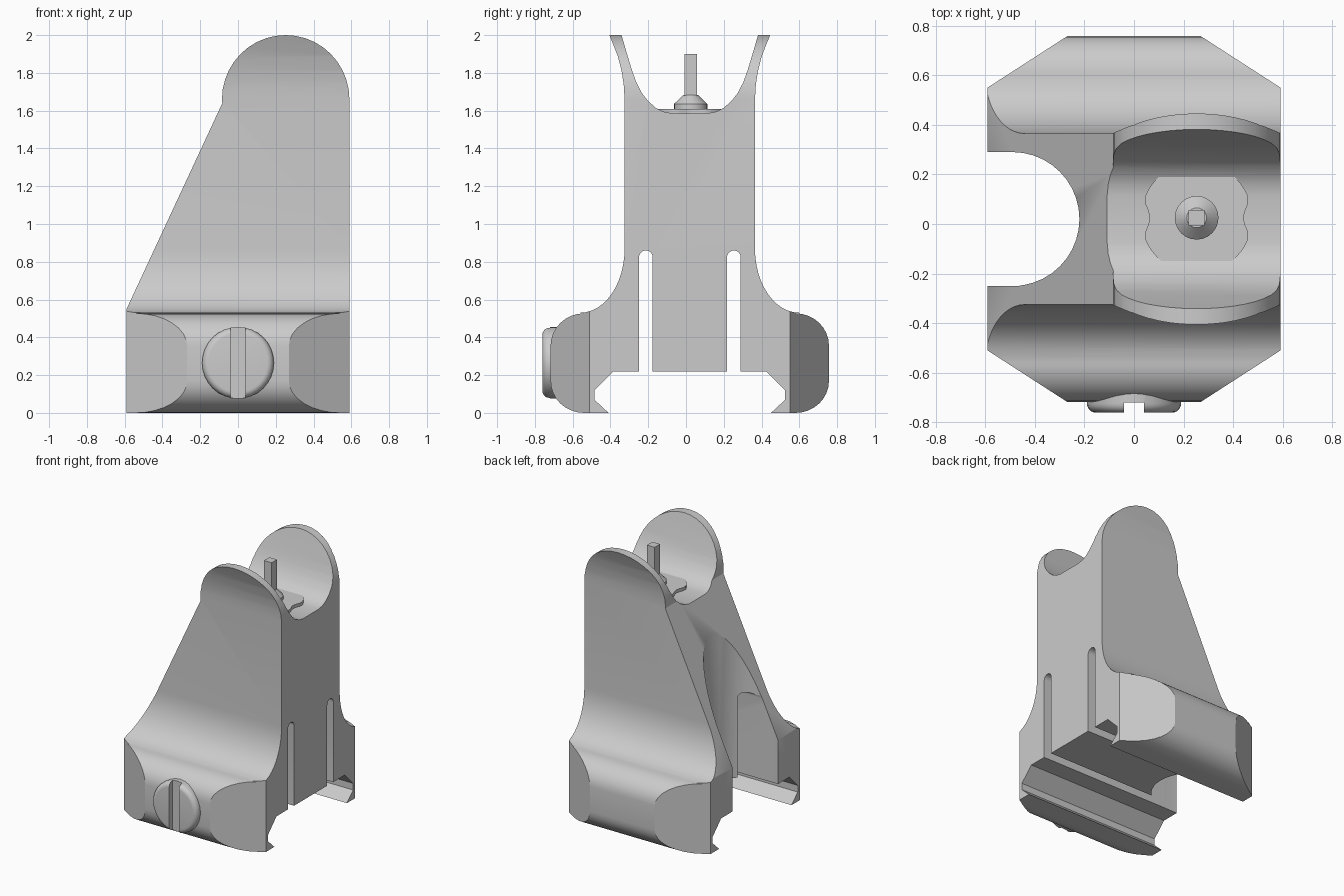
import bpy, bmesh
from math import sin, cos, pi, radians
from mathutils import Matrix

if "Cube" in bpy.data.objects:
    bpy.data.objects.remove(bpy.data.objects["Cube"])

MID = 0.02           # y of the symmetry plane
POST_X = 0.2525      # x of the sight post

steel = bpy.data.materials.new("grey metal")
steel.use_nodes = True
steel.diffuse_color = (0.6, 0.6, 0.6, 1)
steel.node_tree.nodes["Principled BSDF"].inputs["Base Color"].default_value = (0.6, 0.6, 0.6, 1)


def finish(name, bm):
    bmesh.ops.recalc_face_normals(bm, faces=bm.faces)
    mesh = bpy.data.meshes.new(name)
    bm.to_mesh(mesh)
    bm.free()
    mesh.materials.append(steel)
    obj = bpy.data.objects.new(name, mesh)
    bpy.context.collection.objects.link(obj)
    return obj


def prism(name, points, axis, low, high):
    """Extrude a 2D outline along the given axis."""
    place = {"x": lambda a, b: (low, a, b),
             "y": lambda a, b: (a, low, b),
             "z": lambda a, b: (a, b, low)}[axis]
    bm = bmesh.new()
    face = bm.faces.new([bm.verts.new(place(a, b)) for a, b in points])
    new = bmesh.ops.extrude_face_region(bm, geom=[face])["geom"]
    shift = [high - low if axis == k else 0 for k in "xyz"]
    bmesh.ops.translate(bm, verts=[v for v in new if isinstance(v, bmesh.types.BMVert)], vec=shift)
    return finish(name, bm)


def lathe(name, profile, matrix, steps=32):
    """Spin (radius, height) points around z, then place the result."""
    bm = bmesh.new()
    rings = [[bm.verts.new((r * cos(2 * pi * i / steps), r * sin(2 * pi * i / steps), h))
              for i in range(steps)] for r, h in profile]
    for a, b in zip(rings, rings[1:]):
        for i in range(steps):
            j = (i + 1) % steps
            bm.faces.new((a[i], a[j], b[j], b[i]))
    bm.faces.new(rings[0])
    bm.faces.new(rings[-1])
    bm.transform(matrix)
    return finish(name, bm)


def arc(cx, cy, rx, ry, start, end, steps=12):
    angles = [radians(start + (end - start) * i / steps) for i in range(steps + 1)]
    return [(cx + rx * cos(t), cy + ry * sin(t)) for t in angles]


def carve(obj, cutter, operation):
    mod = obj.modifiers.new("carve", "BOOLEAN")
    mod.operation, mod.solver, mod.object = operation, "EXACT", cutter
    graph = bpy.context.evaluated_depsgraph_get()
    result = bpy.data.meshes.new_from_object(obj.evaluated_get(graph))
    obj.modifiers.clear()
    obj.data = result
    bpy.data.objects.remove(cutter)


def smooth(obj, angle=30):
    bpy.ops.object.select_all(action="DESELECT")
    obj.select_set(True)
    bpy.context.view_layer.objects.active = obj
    bpy.ops.object.shade_smooth_by_angle(angle=radians(angle))


# Half cross-section: rail groove, rounded clamp, concave flank, flared ear, saddle
half = [(0.365 + 0.04, 0.22), (0.505, 0.12), (0.505, 0.07), (0.43, 0)]
half += arc(0.56, 0.17, 0.177, 0.17, -90, 0, 8)
half += arc(0.56, 0.355, 0.177, 0.172, 0, 90, 8)
half += arc(0.58, 0.87, 0.235, 0.34, 270, 180, 12)
half += [(0.345, 1.66), (0.35, 1.74), (0.361, 1.81), (0.38, 1.885), (0.405, 1.95), (0.438, 2.03)]
half += [(0.37, 2.03), (0.338, 1.92), (0.305, 1.81), (0.283, 1.75), (0.255, 1.695), (0.22, 1.65),
         (0.18, 1.615), (0.14, 1.595), (0.095, 1.586)]
section = [(MID + h, z) for h, z in half] + [(MID - h, z) for h, z in reversed(half)]
body = prism("sight_body", section, "x", -0.7, 0.7)

# Sloped side outline with the round ear top
outline = [(-0.59, -0.1), (0.59, -0.1)] + arc(POST_X, 1.66, 0.3375, 0.34, 0, 180, 20)
outline += [(-0.083, 1.64), (-0.59, 0.55)]
carve(body, prism("outline_cutter", outline, "y", -1, 1), "INTERSECT")

# Chamfered clamp corners in plan
corners = [(0.7, 0.459), (0.172, 0.8), (-0.172, 0.8), (-0.7, 0.459)]
plan = [(x, MID + y) for x, y in corners] + [(x, MID - y) for x, y in reversed(corners)]
carve(body, prism("corner_cutter", plan, "z", -1, 3), "INTERSECT")

# Round-ended recess through the sloped side
recess = [(-1, MID - 0.27)] + arc(-0.49, MID, 0.27, 0.27, -90, 90, 20) + [(-1, MID + 0.27)]
carve(body, prism("recess_cutter", recess, "z", -1, 3), "DIFFERENCE")

# Pair of slots running the full length
for side in (-1, 1):
    y = MID + side * 0.233
    slot = [(y - 0.036, 0.1), (y + 0.036, 0.1)] + arc(y, 0.824, 0.036, 0.036, 0, 180, 10)
    carve(body, prism("slot_cutter", slot, "x", -1, 1), "DIFFERENCE")
smooth(body)

# Clamp screw with a driver slot
turn = Matrix.Translation((0, -0.6, 0.265)) @ Matrix.Rotation(pi / 2, 4, "X")
screw = lathe("clamp_screw", [(0.19, 0)] + arc(0.155, 0.123, 0.035, 0.037, 0, 90, 6), turn)
driver = [(-0.04, -1), (0.04, -1), (0.04, -0.72), (-0.04, -0.72)]
carve(screw, prism("driver_cutter", driver, "z", -1, 1), "DIFFERENCE")
smooth(screw)

# Adjusting wheel with four shallow notches
rim = []
for i in range(48):
    t = 2 * pi * i / 48
    off = abs((t + pi / 4) % (pi / 2) - pi / 4)
    r = 0.225 - 0.036 * max(0, cos(off * pi / 2 / 0.33)) if off < 0.33 else 0.225
    rim.append((POST_X + r * cos(t), MID + 0.005 + r * sin(t)))
smooth(prism("adjusting_wheel", rim, "z", 1.5, 1.61))

# Sight post on a conical foot
centre = Matrix.Translation((POST_X, MID + 0.005, 0))
smooth(lathe("post_foot", [(0.088, 1.6), (0.088, 1.636), (0.04, 1.683)], centre, 24))
square = [(POST_X + a * 0.032, MID + 0.005 + b * 0.032) for a, b in ((-1, -1), (1, -1), (1, 1), (-1, 1))]
prism("sight_post", square, "z", 1.66, 1.9)
